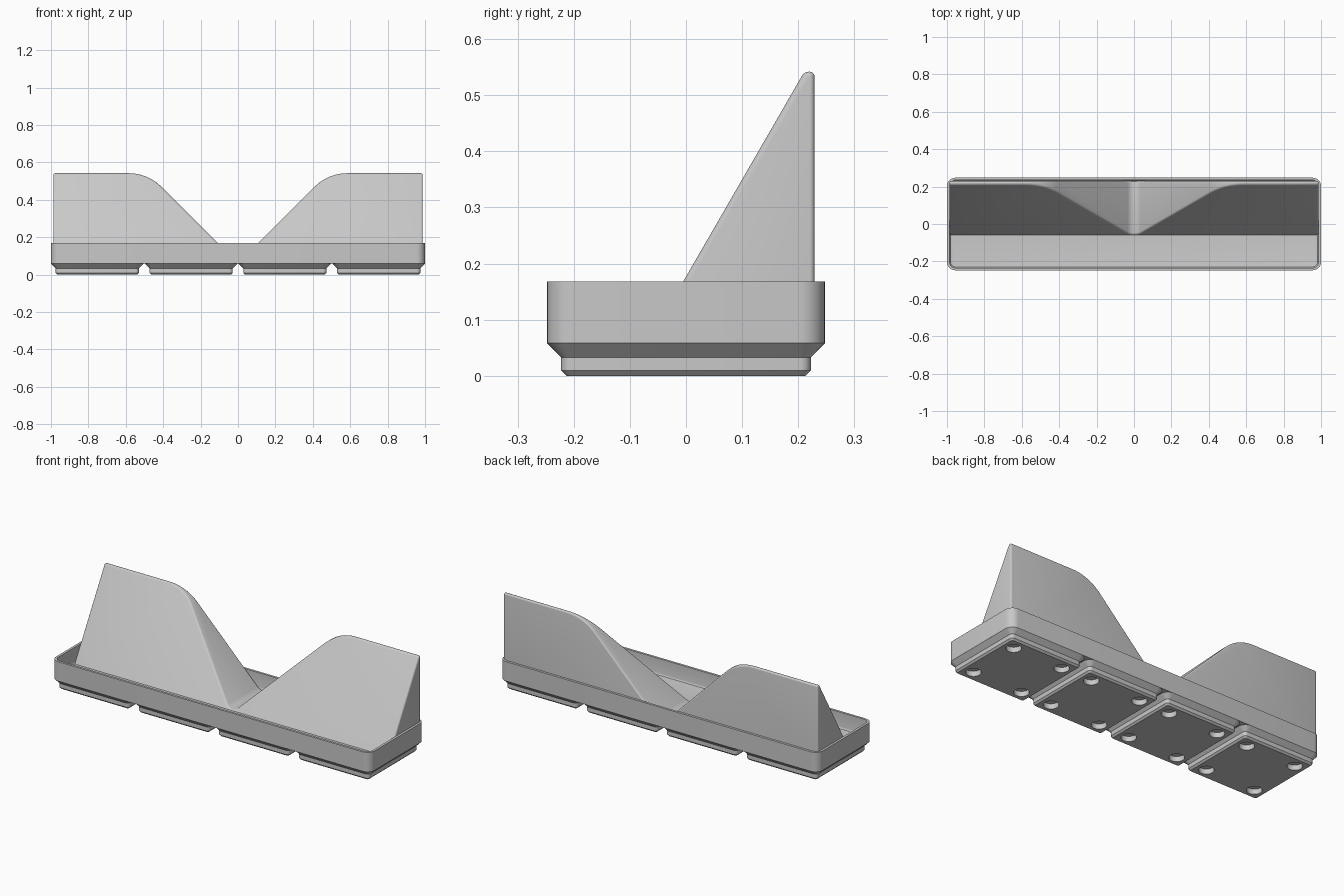
import bpy, bmesh, math
from mathutils import Vector, Matrix

default = bpy.data.objects.get("Cube")
if default:
    bpy.data.objects.remove(default, do_unlink=True)

grey = bpy.data.materials.new("light_grey_plastic")
grey.use_nodes = True
grey.diffuse_color = (0.58, 0.58, 0.58, 1)
grey.node_tree.nodes["Principled BSDF"].inputs["Base Color"].default_value = (0.58, 0.58, 0.58, 1)


def finish(name, bm):
    """Turn a bmesh into a shaded object."""
    bmesh.ops.recalc_face_normals(bm, faces=bm.faces)
    mesh = bpy.data.meshes.new(name)
    bm.to_mesh(mesh)
    bm.free()
    mesh.materials.append(grey)
    obj = bpy.data.objects.new(name, mesh)
    bpy.context.collection.objects.link(obj)
    return obj


def smooth(obj):
    bpy.ops.object.select_all(action='DESELECT')
    obj.select_set(True)
    bpy.context.view_layer.objects.active = obj
    bpy.ops.object.shade_smooth_by_angle(angle=math.radians(30))


def arc(cx, cz, r, start, end, steps):
    angles = [math.radians(start + (end - start) * i / steps) for i in range(steps + 1)]
    return [(cx + r * math.cos(a), cz + r * math.sin(a)) for a in angles]


def rounded_loft(name, rings):
    """Skin rounded rectangles given as (half x, half y, corner radius, z)."""
    bm = bmesh.new()
    loops = []
    for hx, hy, r, z in rings:
        points = []
        for k, (sx, sy) in enumerate([(1, 1), (-1, 1), (-1, -1), (1, -1)]):
            points += arc(sx * (hx - r), sy * (hy - r), r, 90 * k, 90 * k + 90, 8)
        loops.append([bm.verts.new((x, y, z)) for x, y in points])
    for a, b in zip(loops, loops[1:]):
        for i in range(len(a)):
            j = (i + 1) % len(a)
            bm.faces.new((a[i], a[j], b[j], b[i]))
    bm.faces.new(loops[0])
    bm.faces.new(loops[-1])
    return finish(name, bm)


# Shallow tray with a thin rim and softened floor edge
tray = rounded_loft("tray", [
    (1.0, 0.2475, 0.045, 0.058), (1.0, 0.2475, 0.045, 0.168),
    (0.986, 0.2345, 0.032, 0.168), (0.986, 0.2345, 0.032, 0.087),
    (0.9845, 0.233, 0.0305, 0.081), (0.981, 0.2295, 0.027, 0.0765),
    (0.975, 0.2235, 0.021, 0.075)])
smooth(tray)

# Stepped foot with four round magnet recesses, repeated along the tray
foot = rounded_loft("foot_1", [
    (0.213, 0.213, 0.0095, 0), (0.2225, 0.2225, 0.019, 0.0095),
    (0.2225, 0.2225, 0.019, 0.033), (0.2475, 0.2475, 0.045, 0.058)])
bm = bmesh.new()
for sx in (-1, 1):
    for sy in (-1, 1):
        bmesh.ops.create_cone(bm, cap_ends=True, segments=32, radius1=0.039, radius2=0.039,
                              depth=0.058, matrix=Matrix.Translation((sx * 0.155, sy * 0.155, 0)))
cutter = finish("recess_cutter", bm)
cutter.hide_render = True
cut = foot.modifiers.new("recesses", 'BOOLEAN')
cut.operation = 'DIFFERENCE'
cut.solver = 'EXACT'
cut.object = cutter
bpy.context.view_layer.objects.active = foot
bpy.ops.object.modifier_apply(modifier=cut.name)
bpy.data.objects.remove(cutter, do_unlink=True)
smooth(foot)
for i in range(4):
    part = foot
    if i:
        part = foot.copy()
        part.name = f"foot_{i + 1}"
        bpy.context.collection.objects.link(part)
    part.location.x = (i - 1.5) * 0.5016

# Sloped back rest: outline with a wide valley, extruded then cut by the slope
TOP, BASE, END, BACK = 0.542, 0.06, 0.987, 0.229
half = arc(0, 0.128, 0.048, -90, -45, 5)
half += arc(0.5855, TOP - 0.25, 0.25, 135, 90, 14)
half += [(END, TOP), (END, BASE)]
outline = half + [(-x, z) for x, z in reversed(half[1:])]
bm = bmesh.new()
face = bm.faces.new([bm.verts.new((x, BACK, z)) for x, z in outline])
extruded = bmesh.ops.extrude_face_region(bm, geom=[face])["geom"]
bmesh.ops.translate(bm, vec=(0, -0.4, 0),
                    verts=[v for v in extruded if isinstance(v, bmesh.types.BMVert)])
cut = bmesh.ops.bisect_plane(bm, geom=bm.verts[:] + bm.edges[:] + bm.faces[:], dist=1e-6,
                             plane_co=(0, -0.005, 0.168),
                             plane_no=Vector((0, -math.sqrt(3), 1)).normalized(), clear_outer=True)
rim = [e for e in cut["geom_cut"] if isinstance(e, bmesh.types.BMEdge)]
bmesh.ops.contextual_create(bm, geom=rim)
bmesh.ops.recalc_face_normals(bm, faces=bm.faces)
sharp = [e for e in bm.edges if len(e.link_faces) == 2
         and e.calc_face_angle() > math.radians(35)
         and max(v.co.z for v in e.verts) > BASE + 0.005]
bmesh.ops.bevel(bm, geom=sharp, offset=0.0085, segments=4, profile=0.5,
                affect='EDGES', clamp_overlap=False)
smooth(finish("sloped_back_rest", bm))
